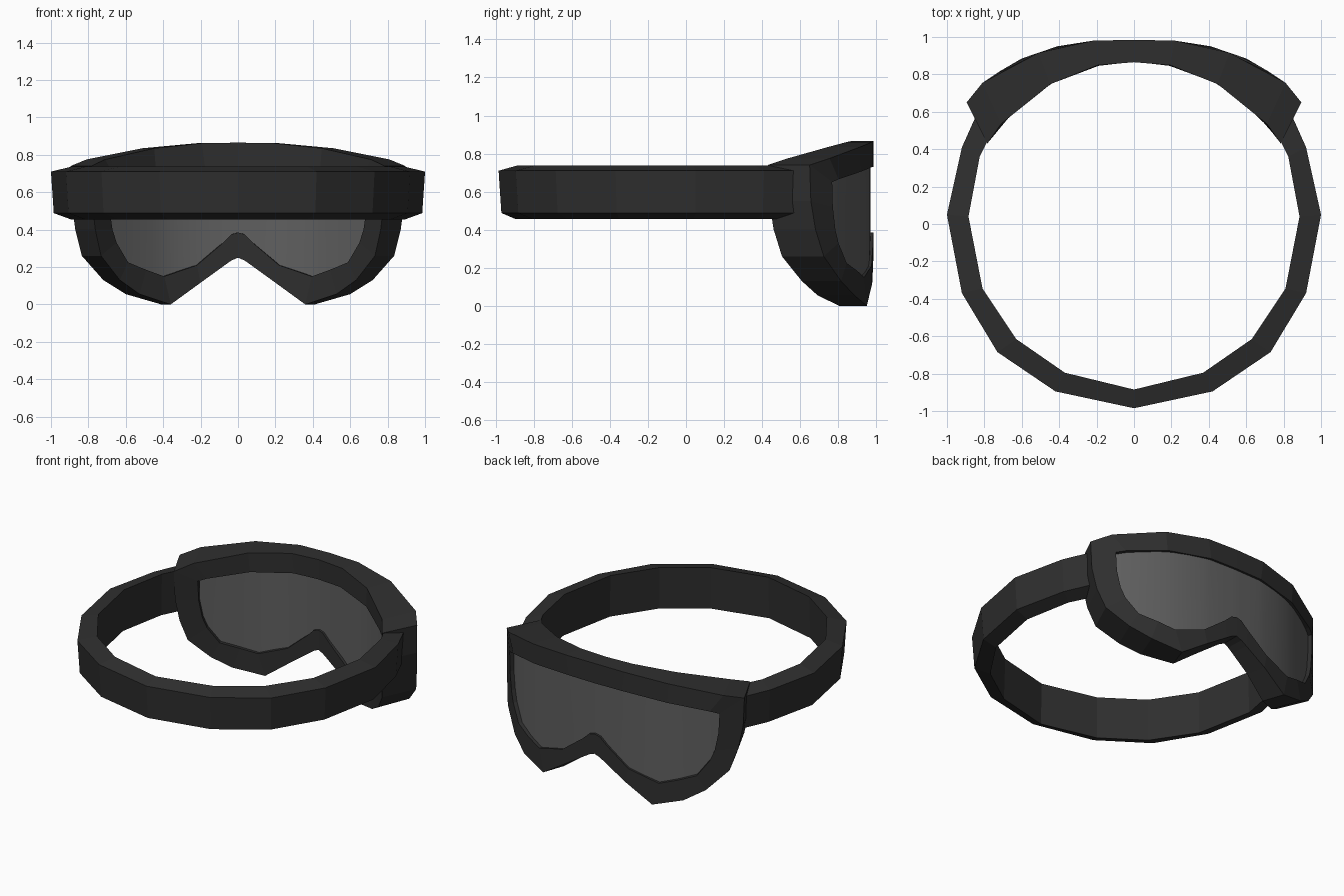
import bpy, bmesh

if "Cube" in bpy.data.objects:
    bpy.data.objects.remove(bpy.data.objects["Cube"])

def material(name, v):
    m = bpy.data.materials.new(name)
    m.diffuse_color = (v, v, v, 1)
    m.use_nodes = True
    m.node_tree.nodes["Principled BSDF"].inputs["Base Color"].default_value = m.diffuse_color
    return m

BLACK = material("black rubber", 0.028)
GREY = material("smoked grey", 0.115)

def interp(pts, x):
    # piecewise linear lookup, pts sorted by x
    if x <= pts[0][0]:
        return pts[0][1]
    for (x0, y0), (x1, y1) in zip(pts, pts[1:]):
        if x <= x1:
            return y0 + (y1 - y0) * (x - x0) / (x1 - x0)
    return pts[-1][1]

# curved outer and inner sheets of the mask, seen from the top (x, y)
OUTER_CURVE = [(0, .985), (.22, .98), (.41, .95), (.60, .885), (.72, .815), (.81, .755), (.895, .65)]
INNER_CURVE = [(0, .865), (.19, .85), (.36, .805), (.49, .72), (.63, .61), (.70, .55), (.785, .43)]
TAPER = .877

def on_mask(x, z, t):
    # t = 0 on the outer sheet, 1 on the sheet against the face
    s, a = (1 if x >= 0 else -1), abs(x)
    b = a * TAPER
    y0, y1 = interp(OUTER_CURVE, a), interp(INNER_CURVE, b)
    return (s * (a + (b - a) * t), y0 + (y1 - y0) * t, z)

def loop(half):
    return half + [(-x, z) for x, z in reversed(half[1:-1])]

def finish(name, bm, mat, smooth=False):
    bmesh.ops.recalc_face_normals(bm, faces=bm.faces)
    me = bpy.data.meshes.new(name)
    bm.to_mesh(me)
    bm.free()
    me.materials.append(mat)
    for p in me.polygons:
        p.use_smooth = smooth
    ob = bpy.data.objects.new(name, me)
    bpy.context.collection.objects.link(ob)
    return ob

def sweep(bm, rings, closed):
    # quads between neighbouring four-point sections
    vs = [[bm.verts.new(p) for p in r] for r in rings]
    for i in range(len(vs) if closed else len(vs) - 1):
        a, b = vs[i], vs[(i + 1) % len(vs)]
        for k in range(4):
            j = (k + 1) % 4
            bm.faces.new((a[k], a[j], b[j], b[k]))
    if not closed:
        bm.faces.new(vs[0])
        bm.faces.new(vs[-1])

# goggle frame: outline and opening, from top centre to the nose (x, z)
outline = [(0, .865), (.22, .862), (.51, .835), (.81, .775), (.895, .74), (.89, .55), (.87, .40),
           (.835, .26), (.72, .13), (.60, .055), (.41, 0), (.23, .115), (.08, .21), (.04, .235), (0, .25)]
opening = [(0, .73), (.20, .73), (.50, .705), (.74, .665), (.79, .65), (.785, .52), (.765, .40),
           (.74, .33), (.67, .225), (.56, .185), (.45, .15), (.25, .21), (.09, .33), (.04, .375), (0, .385)]
bm = bmesh.new()
sweep(bm, [[on_mask(*o, 0), on_mask(*o, 1), on_mask(*i, 1), on_mask(*i, 0)]
           for o, i in zip(loop(outline), loop(opening))], True)
finish("goggle_frame", bm, BLACK)

# lens: two sheets, set slightly into the opening
top = opening[:5]
bottom = sorted(opening[5:])
xs = [0, .04, .09, .2, .25, .35, .45, .5, .56, .67, .74, .765, .785]
xs = [-x for x in reversed(xs[1:])] + xs
for name, t in (("lens_outside", .12), ("lens_inside", .88)):
    bm = bmesh.new()
    cols = [[bm.verts.new(on_mask(x, interp(c, abs(x)), t)) for c in (bottom, top)] for x in xs]
    for a, b in zip(cols, cols[1:]):
        quad = (a[0], b[0], b[1], a[1])
        bm.faces.new(quad if t > .5 else quad[::-1])
    me = bpy.data.meshes.new(name)
    bm.to_mesh(me)
    bm.free()
    me.materials.append(GREY)
    for p in me.polygons:
        p.use_smooth = True
    bpy.context.collection.objects.link(bpy.data.objects.new(name, me))

# head strap: paired outer and inner points from back centre to the frame (x, y)
half = [((0, -.985), (0, -.885)), ((.42, -.895), (.37, -.795)), ((.73, -.685), (.63, -.615)),
        ((.92, -.37), (.81, -.345)), ((1, .05), (.885, .04)), ((.92, .41), (.825, .36)),
        ((.835, .60), (.765, .48))]
path = [((-o[0], o[1]), (-i[0], i[1])) for o, i in reversed(half[1:])] + half
bm = bmesh.new()
sweep(bm, [[(o[0], o[1], .71), (i[0], i[1], .738),
            (i[0] * 1.01, i[1] * 1.01, .455), (o[0] * .985, o[1] * .985, .488)] for o, i in path], False)
finish("head_strap", bm, BLACK)
